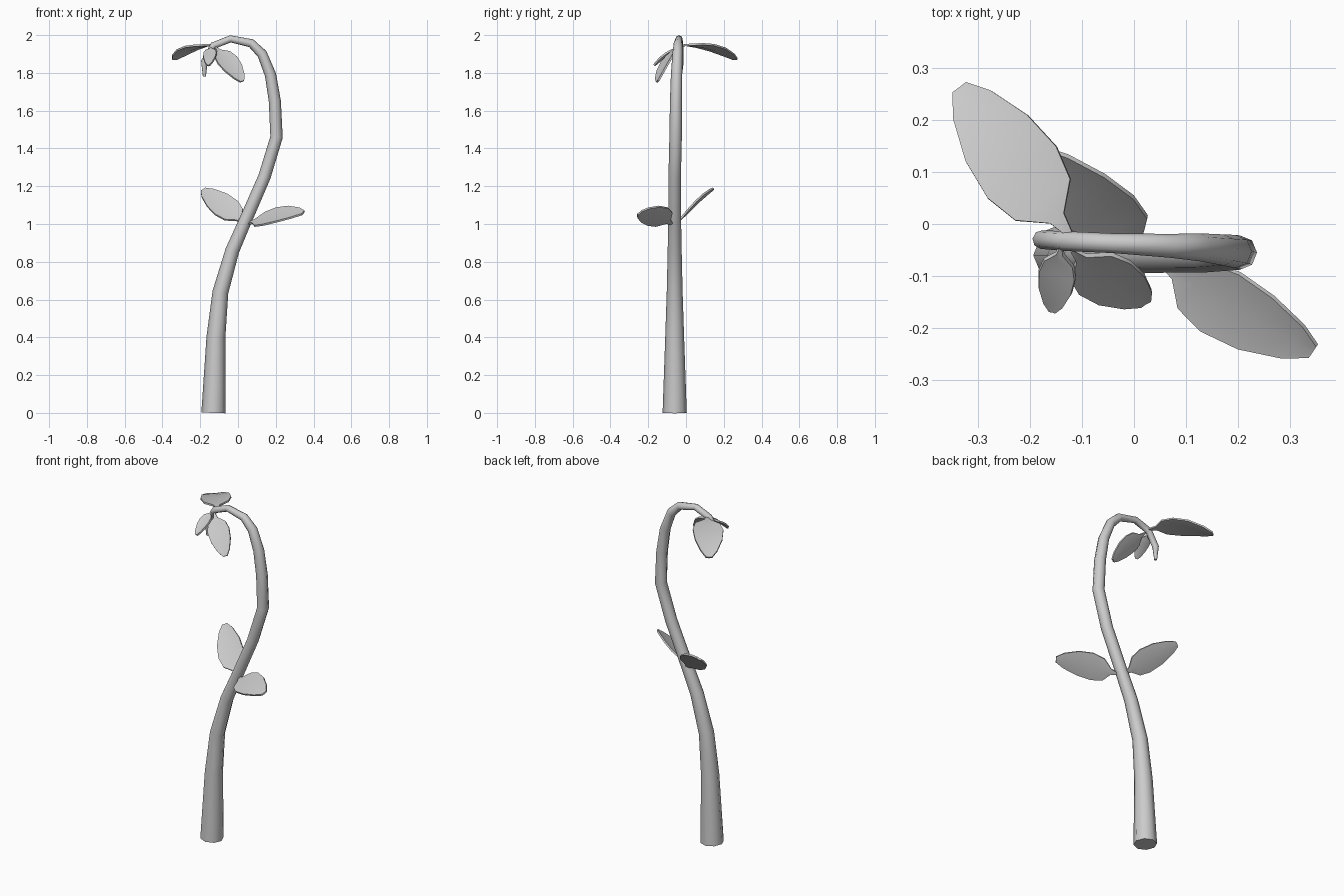
import bpy
import bmesh
from mathutils import Vector

if "Cube" in bpy.data.objects:
    bpy.data.objects.remove(bpy.data.objects["Cube"])

grey = bpy.data.materials.new("plain grey")
grey.use_nodes = True
colour = (0.6, 0.6, 0.6, 1)
grey.diffuse_color = colour
grey.node_tree.nodes["Principled BSDF"].inputs["Base Color"].default_value = colour


def select_only(obj):
    bpy.ops.object.select_all(action="DESELECT")
    obj.select_set(True)
    bpy.context.view_layer.objects.active = obj


def make_stem(path):
    """Tapered eight-sided tube along (x, y, z, radius) points."""
    curve = bpy.data.curves.new("stem", "CURVE")
    curve.dimensions = "3D"
    curve.bevel_depth = 1
    curve.bevel_resolution = 2
    curve.use_fill_caps = True
    spline = curve.splines.new("POLY")
    spline.points.add(len(path) - 1)
    for point, (x, y, z, radius) in zip(spline.points, path):
        point.co = (x, y, z, 1)
        point.radius = radius
    obj = bpy.data.objects.new("stem", curve)
    bpy.context.collection.objects.link(obj)
    select_only(obj)
    bpy.ops.object.convert(target="MESH")
    obj = bpy.context.object
    obj.data.materials.clear()
    obj.data.materials.append(grey)
    bpy.ops.object.shade_smooth_by_angle(angle=0.9)


# Share of the length, share of the half width
OUTLINE = [(0, 0.06), (0.12, 0.2), (0.24, 0.8), (0.42, 1), (0.65, 0.9),
           (0.88, 0.55), (1, 0.2)]


def make_leaf(name, base, tip, half, arch, fold=0.008):
    """Arched leaf blade, folded along its midrib, with a thin edge."""
    base, tip, half = Vector(base), Vector(tip), Vector(half)
    up = (tip - base).cross(half).normalized()
    if up.z < 0:
        up.negate()
    bm = bmesh.new()
    rows = []
    for t, width in OUTLINE:
        spine = base.lerp(tip, t) + up * arch * 4 * t * (1 - t)
        edge = half * width
        rows.append([bm.verts.new(p) for p in
                     (spine - edge, spine - up * fold * width, spine + edge)])
    for a, b in zip(rows, rows[1:]):
        for i in range(2):
            bm.faces.new((a[i], a[i + 1], b[i + 1], b[i]))
    bmesh.ops.recalc_face_normals(bm, faces=bm.faces)
    mesh = bpy.data.meshes.new(name)
    bm.to_mesh(mesh)
    bm.free()
    mesh.materials.append(grey)
    obj = bpy.data.objects.new(name, mesh)
    bpy.context.collection.objects.link(obj)
    solid = obj.modifiers.new("thickness", "SOLIDIFY")
    solid.thickness = 0.01
    solid.offset = 0
    select_only(obj)
    bpy.ops.object.modifier_apply(modifier="thickness")
    bpy.ops.object.shade_smooth_by_angle(angle=0.6)


# Stem: flared foot, S bend, hooked tip
make_stem([
    (-0.13, -0.06, 0, 0.064), (-0.117, -0.06, 0.4, 0.05),
    (-0.093, -0.06, 0.64, 0.042), (-0.03, -0.06, 0.86, 0.037),
    (0.04, -0.06, 1.02, 0.034), (0.14, -0.06, 1.25, 0.033),
    (0.204, -0.055, 1.46, 0.033), (0.195, -0.053, 1.65, 0.032),
    (0.172, -0.05, 1.79, 0.03), (0.128, -0.045, 1.90, 0.027),
    (0.07, -0.042, 1.957, 0.023), (-0.04, -0.037, 1.98, 0.019),
    (-0.13, -0.033, 1.945, 0.019), (-0.178, -0.03, 1.86, 0.018),
    (-0.178, -0.03, 1.78, 0.008),
])

# Pair of leaves halfway up
make_leaf("middle_back_leaf", (0.03, -0.05, 1.0), (-0.185, 0.14, 1.182),
          (0.06, 0.03, 0.035), 0.012)
make_leaf("middle_front_leaf", (0.05, -0.07, 1.0), (0.345, -0.245, 1.06),
          (0.037, 0.055, 0.045), 0.018)

# Cluster at the drooping end
make_leaf("large_top_leaf", (-0.12, -0.025, 1.945), (-0.335, 0.262, 1.873),
          (-0.066, -0.05, -0.005), 0.03)
make_leaf("front_top_leaf", (-0.12, -0.05, 1.935), (0.022, -0.152, 1.755),
          (0.05, 0.03, 0.018), 0.014)
make_leaf("small_top_leaf", (-0.14, -0.04, 1.935), (-0.157, -0.168, 1.84),
          (0.035, -0.008, 0), 0.01)
